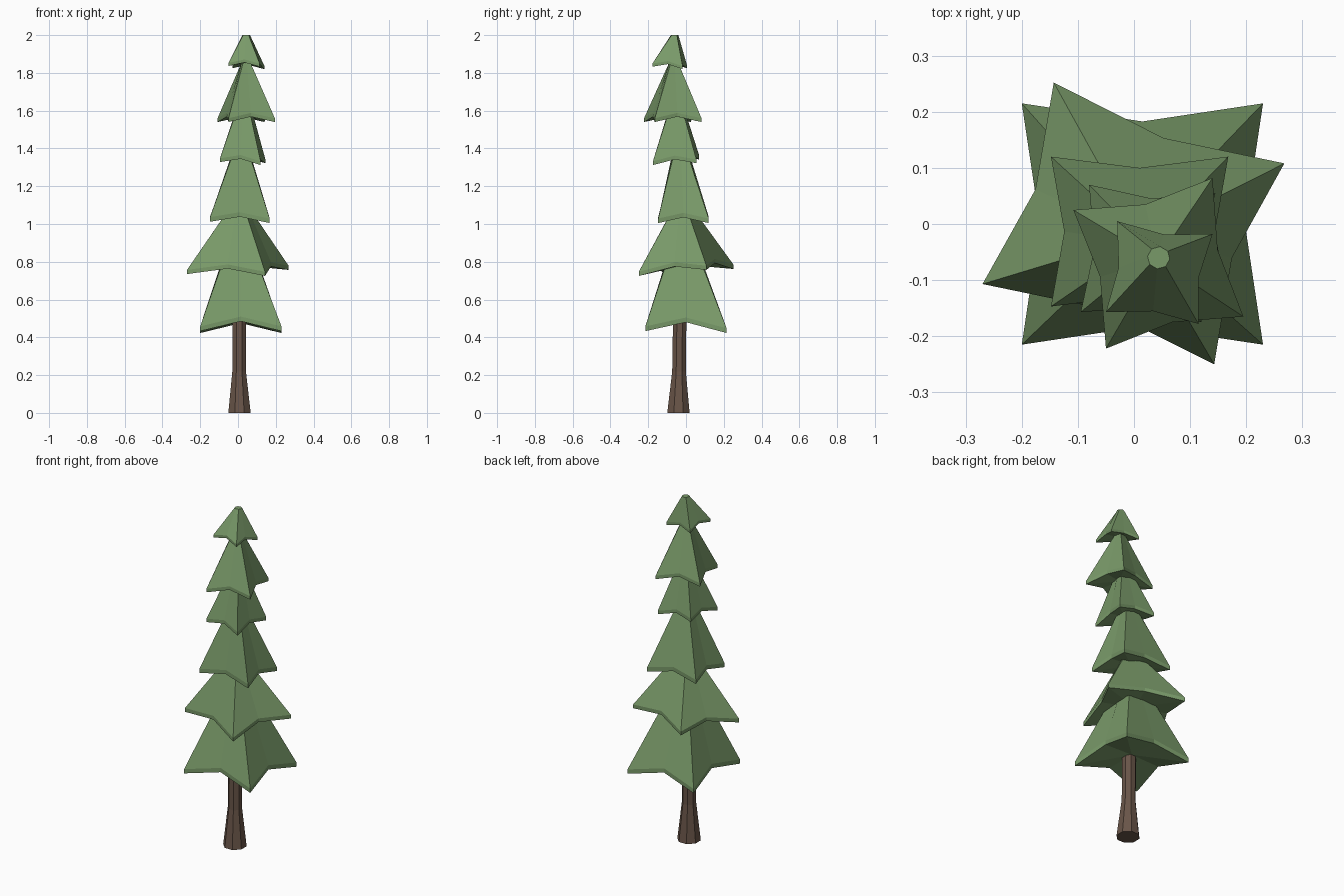
import bpy, bmesh, math
from mathutils import Vector

if "Cube" in bpy.data.objects:
    bpy.data.objects.remove(bpy.data.objects["Cube"])


def material(name, color):
    m = bpy.data.materials.new(name)
    m.diffuse_color = (*color, 1)
    m.use_nodes = True
    m.node_tree.nodes["Principled BSDF"].inputs["Base Color"].default_value = m.diffuse_color
    return m


GREEN = material("needles", (0.19, 0.32, 0.14))
BROWN = material("bark", (0.14, 0.09, 0.065))


def loft(name, rings, mat, cap=None):
    """Skin a stack of equal rings; the first ring may close on a centre point."""
    bm = bmesh.new()
    vs = [[bm.verts.new(p) for p in ring] for ring in rings]
    n = len(vs[0])
    for a, b in zip(vs, vs[1:]):
        for i in range(n):
            j = (i + 1) % n
            bm.faces.new((a[i], a[j], b[j], b[i]))
    bm.faces.new(vs[-1])
    if cap is None:
        bm.faces.new(vs[0])
    else:
        c = bm.verts.new(cap)
        for i in range(n):
            bm.faces.new((vs[0][i], c, vs[0][(i + 1) % n]))
    bmesh.ops.recalc_face_normals(bm, faces=bm.faces)
    me = bpy.data.meshes.new(name)
    bm.to_mesh(me)
    bm.free()
    me.materials.append(mat)
    ob = bpy.data.objects.new(name, me)
    bpy.context.collection.objects.link(ob)


def tier(name, corners, lift, thick, apex, radius):
    """Four-pointed bough skirt: low corners, raised and pulled-in edge middles."""
    corners = [Vector(c) for c in corners]
    centre = sum(corners, Vector()) / 4
    rim = []
    for i, c in enumerate(corners):
        mid = (c + corners[(i + 1) % 4]) / 2
        pulled = centre + (mid - centre) * 0.85
        pulled.z = mid.z + lift
        rim += [c, pulled]
    upper = [p + Vector((0, 0, thick)) for p in rim]
    apex = Vector(apex)
    top = []
    for p in rim:
        d = p - centre
        d.z = 0
        top.append(apex + d.normalized() * radius)
    loft(name, [rim, upper, top], GREEN, centre + Vector((0, 0, lift + 0.005)))


# trunk: flared eight-sided column
def circle(x, y, z, r):
    return [(x + r * math.cos(math.pi * (k + 0.5) / 4),
             y + r * math.sin(math.pi * (k + 0.5) / 4), z) for k in range(8)]


loft("trunk", [circle(0.008, -0.04, 0, 0.064), circle(0.006, -0.037, 0.22, 0.039),
               circle(0.006, -0.032, 0.6, 0.038)], BROWN)

# bough tiers, bottom to top: corners back-left, back-right, front-right, front-left
TIERS = [
    ([(-0.2, 0.215, 0.423), (0.23, 0.215, 0.423), (0.23, -0.215, 0.433), (-0.2, -0.215, 0.433)],
     0.052, 0.025, (0.008, -0.015, 0.98), 0.035),
    ([(-0.143, 0.252, 0.762), (0.268, 0.108, 0.757), (0.143, -0.25, 0.725), (-0.27, -0.107, 0.735)],
     0.034, 0.022, (0.008, -0.02, 1.12), 0.03),
    ([(-0.148, 0.12, 1.015), (0.168, 0.12, 1.005), (0.168, -0.147, 1.005), (-0.148, -0.147, 1.012)],
     0.03, 0.024, (0.018, -0.03, 1.43), 0.03),
    ([(-0.08, 0.07, 1.342), (0.145, 0.055, 1.322), (0.12, -0.175, 1.312), (-0.095, -0.157, 1.328)],
     0.025, 0.02, (0.033, -0.05, 1.66), 0.025),
    ([(-0.108, 0.025, 1.54), (0.14, 0.082, 1.54), (0.195, -0.165, 1.54), (-0.05, -0.222, 1.54)],
     0.028, 0.02, (0.042, -0.065, 1.87), 0.02),
    ([(-0.03, 0.005, 1.825), (0.14, -0.018, 1.82), (0.115, -0.178, 1.833), (-0.05, -0.157, 1.837)],
     0.02, 0.016, (0.044, -0.06, 2.0), 0.02),
]
for i, args in enumerate(TIERS, 1):
    tier(f"bough_tier_{i}", *args)
